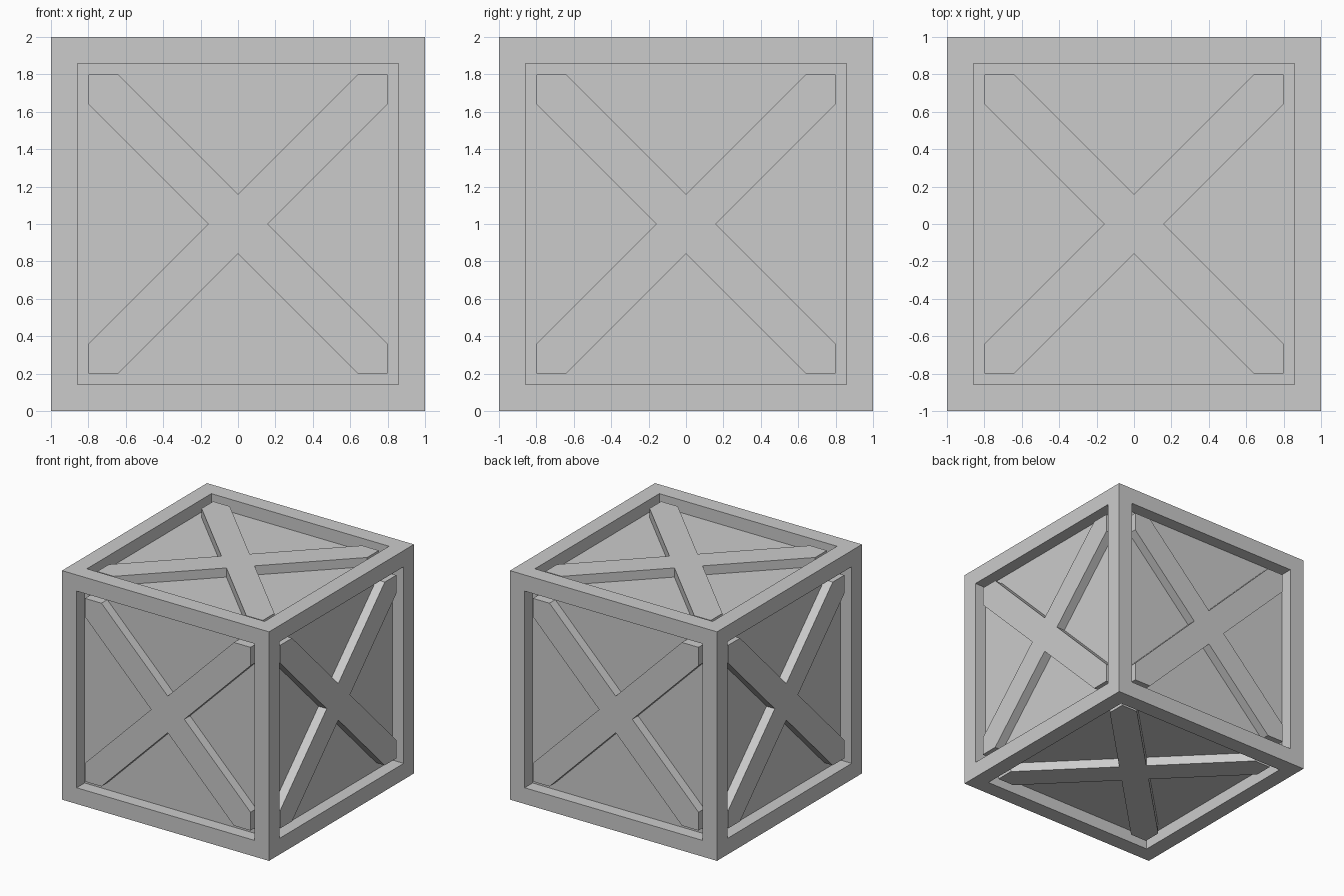
import bpy, bmesh
from math import radians
from mathutils import Matrix, Vector

if "Cube" in bpy.data.objects:
    bpy.data.objects.remove(bpy.data.objects["Cube"])

PANEL_DEPTH = 0.11   # panel recess below the frame
BRACE_DEPTH = 0.03   # brace recess below the frame
OPEN = 0.8           # half width of each opening
HALF = 0.16          # brace half width measured along an axis


def finish(bm, name):
    bmesh.ops.recalc_face_normals(bm, faces=bm.faces)
    me = bpy.data.meshes.new(name)
    bm.to_mesh(me)
    bm.free()
    ob = bpy.data.objects.new(name, me)
    bpy.context.collection.objects.link(ob)
    ob.location.z = 1
    return ob


# Crate body: cube with a square frame and a sunken panel on each face
bm = bmesh.new()
bmesh.ops.create_cube(bm, size=2)
sides = list(bm.faces)
bmesh.ops.inset_individual(bm, faces=sides, thickness=1 - OPEN)
panels = bmesh.ops.extrude_discrete_faces(bm, faces=sides)["faces"]
for f in panels:
    c = f.calc_center_median()
    bmesh.ops.translate(bm, verts=f.verts, vec=-c.normalized() * PANEL_DEPTH)
finish(bm, "crate_body")


# Cross brace: X-shaped plate, one quarter outline rotated four times
def cross_brace(name, rot):
    bm = bmesh.new()
    quarter = [(HALF, 0), (OPEN, OPEN - HALF), (OPEN, OPEN), (OPEN - HALF, OPEN)]
    verts = []
    for i in range(4):
        turn = Matrix.Rotation(radians(90 * i), 3, 'Z')
        for x, y in quarter:
            verts.append(bm.verts.new(turn @ Vector((x, y, 1 - PANEL_DEPTH))))
    face = bm.faces.new(verts)
    ext = bmesh.ops.extrude_face_region(bm, geom=[face], use_keep_orig=True)["geom"]
    top = [v for v in ext if isinstance(v, bmesh.types.BMVert)]
    bmesh.ops.translate(bm, verts=top, vec=(0, 0, PANEL_DEPTH - BRACE_DEPTH))
    bmesh.ops.transform(bm, matrix=rot, verts=bm.verts)
    finish(bm, name)


# One brace per crate side
for name, angle, axis in [("top", 0, 'X'), ("bottom", 180, 'X'),
                          ("front", 90, 'X'), ("back", -90, 'X'),
                          ("right", 90, 'Y'), ("left", -90, 'Y')]:
    cross_brace(name + "_cross_brace", Matrix.Rotation(radians(angle), 4, axis))
